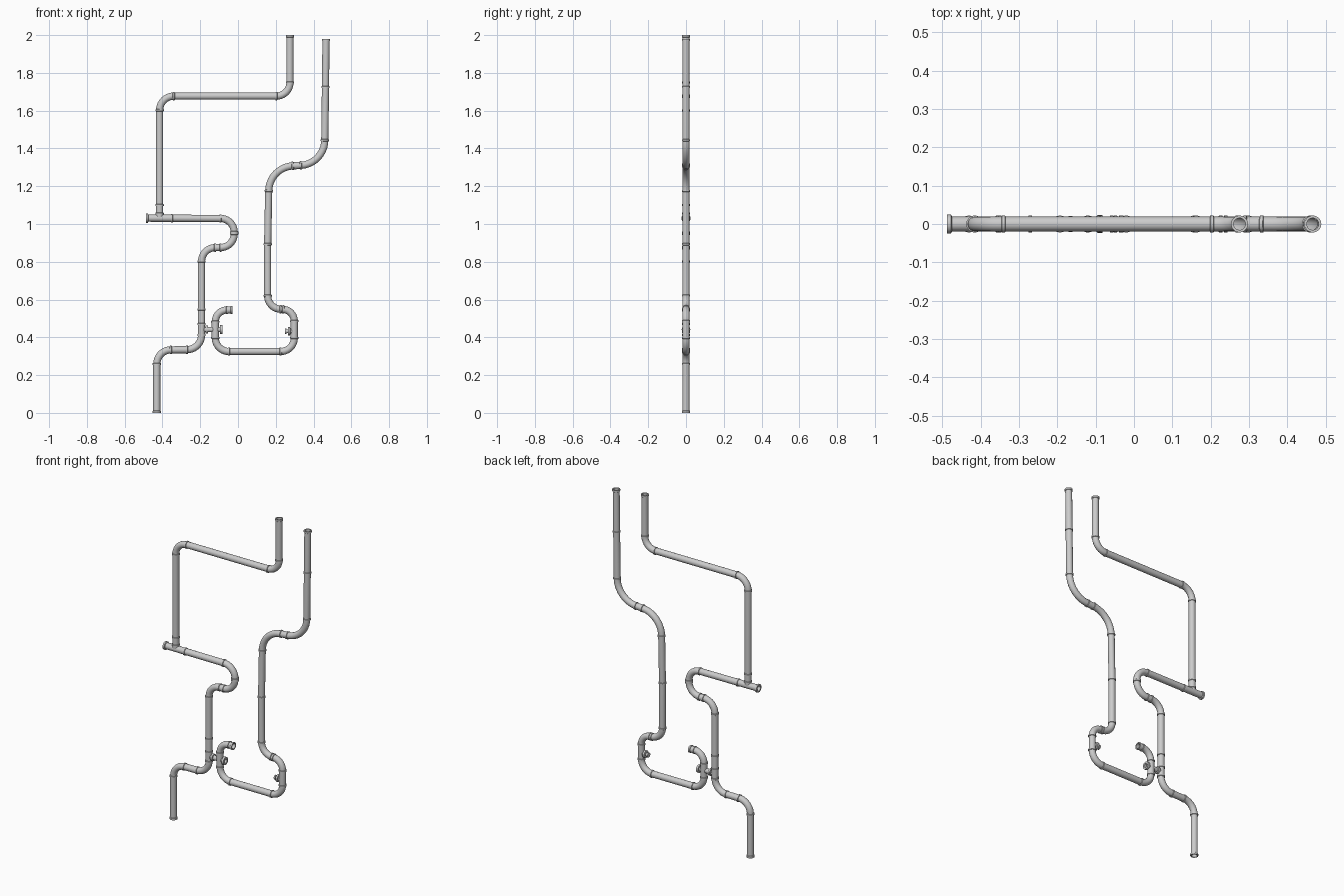
import bpy, bmesh, math
from mathutils import Vector

if "Cube" in bpy.data.objects:
    bpy.data.objects.remove(bpy.data.objects["Cube"])

R = 0.019       # pipe radius
SIDES = 20
Y = Vector((0, 1, 0))


def loft(name, sections):
    """Skin round sections (centre, tangent, radius) lying in the XZ plane."""
    bm = bmesh.new()
    prev = None
    for c, t, r in sections:
        n = Vector((-t.z, 0, t.x))
        ring = [bm.verts.new(c + r * (math.cos(a) * n + math.sin(a) * Y))
                for a in (2 * math.pi * i / SIDES for i in range(SIDES))]
        if prev:
            for i in range(SIDES):
                j = (i + 1) % SIDES
                bm.faces.new((prev[i], prev[j], ring[j], ring[i]))
        prev = ring
    bmesh.ops.recalc_face_normals(bm, faces=bm.faces)
    me = bpy.data.meshes.new(name)
    bm.to_mesh(me)
    bm.free()
    ob = bpy.data.objects.new(name, me)
    bpy.context.collection.objects.link(ob)
    bpy.ops.object.select_all(action='DESELECT')
    bpy.context.view_layer.objects.active = ob
    ob.select_set(True)
    bpy.ops.object.shade_smooth_by_angle(angle=math.radians(40))


def lathe(name, x, z, direction, profile):
    d = Vector((direction[0], 0, direction[1])).normalized()
    o = Vector((x, 0, z))
    loft(name, [(o + d * s, d, r) for s, r in profile])


def joint(x, z, direction):
    lathe("joint_ring", x, z, direction,
          [(-.006, R - .001), (-.004, .0222), (.004, .0222), (.006, R - .001)])


def lip(x, z, direction, r=.0222, length=.01):
    lathe("open_end_lip", x, z, direction,
          [(-length - .003, R - .001), (-length, r), (0, r), (0, .0155), (-.05, .0155)])


def pipe(name, points):
    """Pipe through (x, z, bend radius) corners, with a joint ring at each bend end."""
    P = [Vector((x, 0, z)) for x, z, _ in points]
    secs = [(P[0], (P[1] - P[0]).normalized(), R)]
    for i in range(1, len(P) - 1):
        a = (P[i] - P[i - 1]).normalized()
        b = (P[i + 1] - P[i]).normalized()
        ang = a.angle(b)
        rad = points[i][2]
        if rad == 0:
            secs.append((P[i], (a + b).normalized(), R))
            joint(P[i].x, P[i].z, (a.x, a.z))
            continue
        start = P[i] - a * rad * math.tan(ang / 2)
        side = (b - a * a.dot(b)).normalized()
        for k in range(11):
            f = ang * k / 10
            c = start + rad * (a * math.sin(f) + side * (1 - math.cos(f)))
            t = a * math.cos(f) + side * math.sin(f)
            secs.append((c, t, R))
            if k in (0, 10):
                joint(c.x, c.z, (t.x, t.z))
    secs.append((P[-1], (P[-1] - P[-2]).normalized(), R))
    loft(name, secs)


# Left run: upper pipe dropping into a tee, then the lower pipe to the floor
pipe("upper_left_pipe", [(.275, 2, 0), (.275, 1.677, .072), (-.415, 1.677, .075), (-.415, 1.035, 0)])
pipe("lower_left_pipe", [(-.484, 1.031, 0), (-.02, 1.029, .073), (-.02, .876, .073),
                         (-.193, .874, .073), (-.193, .335, .078), (-.43, .333, .075), (-.43, 0, 0)])

# Right run: S-bend down into the trap loop
pipe("right_pipe", [(.466, 1.98, 0), (.463, 1.725, 0), (.458, 1.318, .135), (.165, 1.3, .135),
                    (.157, .893, 0), (.157, .552, .072), (.298, .545, .062), (.298, .325, .072),
                    (-.12, .325, .072), (-.12, .545, .062), (-.03, .545, 0)])

# Extra couplings on the straight parts
for x, z, d in [(-.415, 1.1, (0, 1)), (-.415, 1.055, (0, 1)), (-.35, 1.03, (1, 0)),
                (-.193, .548, (0, 1)), (-.193, .47, (0, 1))]:
    joint(x, z, d)

# Open pipe ends
lip(.275, 2, (0, 1))
lip(.466, 1.98, (0, 1))
lip(-.43, 0, (0, -1))
lip(-.487, 1.031, (-1, 0), .0245)
lip(-.028, .545, (1, 0))

# Short branch linking the left run and the trap loop, flanged on both sides
lathe("branch_stub", -.19, .441, (1, 0),
      [(0, .014), (.018, .014), (.019, .021), (.03, .021), (.031, .014), (.094, .014),
       (.095, .023), (.108, .023), (.108, .012), (.09, .012), (.09, 0)])

# Small valve stub on the right side of the loop
lathe("valve_stub", .295, .432, (-1, 0),
      [(0, .014), (.018, .014), (.019, .022), (.03, .022), (.031, .009), (.038, .009),
       (.039, .014), (.047, .014), (.047, 0)])
